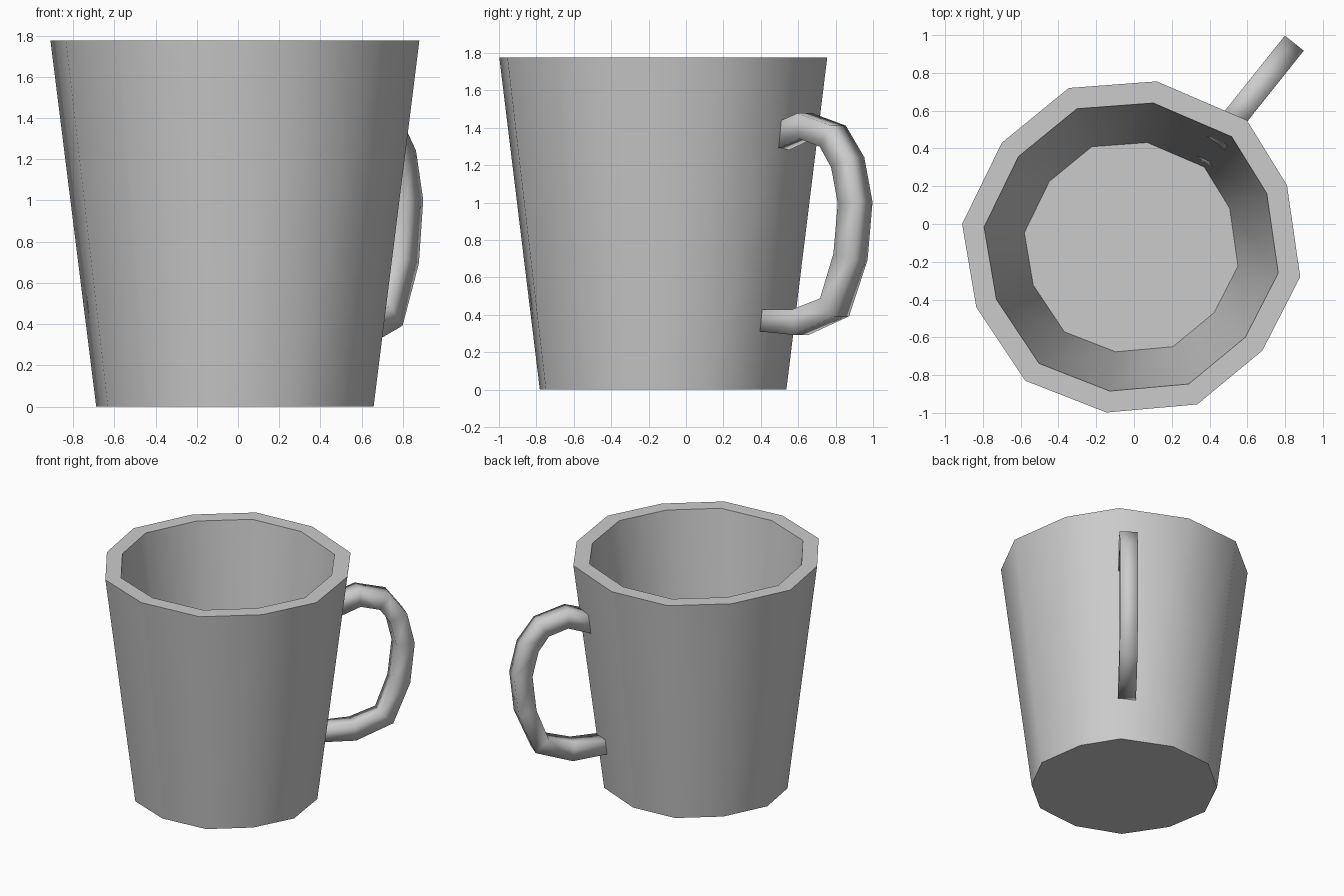
import bpy, bmesh, math
from mathutils import Vector

if "Cube" in bpy.data.objects:
    bpy.data.objects.remove(bpy.data.objects["Cube"])

CENTRE = Vector((-0.015, -0.125, 0))


def skin_rings(name, rings, angle):
    """Join equal closed rings with quads, cap both ends, smooth-shade."""
    bm = bmesh.new()
    loops = [[bm.verts.new(p) for p in ring] for ring in rings]
    n = len(loops[0])
    for a, b in zip(loops, loops[1:]):
        for i in range(n):
            j = (i + 1) % n
            bm.faces.new((a[i], a[j], b[j], b[i]))
    bm.faces.new(loops[0])
    bm.faces.new(loops[-1])
    bmesh.ops.recalc_face_normals(bm, faces=bm.faces)
    mesh = bpy.data.meshes.new(name)
    bm.to_mesh(mesh)
    bm.free()
    ob = bpy.data.objects.new(name, mesh)
    bpy.context.collection.objects.link(ob)
    bpy.ops.object.select_all(action='DESELECT')
    ob.select_set(True)
    bpy.context.view_layer.objects.active = ob
    bpy.ops.object.shade_smooth_by_angle(angle=math.radians(angle))
    return ob


# Cup: twelve-sided rim outline, scaled for base, inner rim and inner floor
outline = [(0.12, 0.755), (-0.345, 0.72), (-0.70, 0.43), (-0.91, 0.0),
           (-0.835, -0.44), (-0.575, -0.83), (-0.145, -0.998), (0.335, -0.955),
           (0.68, -0.67), (0.88, -0.28), (0.81, 0.205), (0.597, 0.55)]


def cup_ring(scale, z):
    return [CENTRE + (Vector((x, y, 0)) - CENTRE) * scale + Vector((0, 0, z))
            for x, y in outline]


skin_rings("mug_body", [cup_ring(0.752, 0), cup_ring(1, 1.775),
                        cup_ring(0.87, 1.775), cup_ring(0.632, 0.11)], 45)

# Handle: square section swept along (distance from axis, height) points
path = [(0.735, 1.325), (0.978, 1.41), (1.164, 1.355), (1.266, 1.215),
        (1.317, 1.0), (1.285, 0.71), (1.176, 0.44), (0.94, 0.36), (0.595, 0.375)]
out = Vector((0.624, 0.782, 0)).normalized()
side = Vector((out.y, -out.x, 0))
up = Vector((0, 0, 1))
points = [CENTRE + out * s + up * z for s, z in path]
sections = []
for i, p in enumerate(points):
    tangent = (points[min(i + 1, len(points) - 1)] - points[max(i - 1, 0)]).normalized()
    normal = tangent.cross(side)
    half = 0.054 if i == len(points) - 1 else 0.068
    sections.append([p + side * (0.064 * a) + normal * (half * b)
                     for a, b in ((1, 1), (-1, 1), (-1, -1), (1, -1))])
skin_rings("handle", sections, 180)
